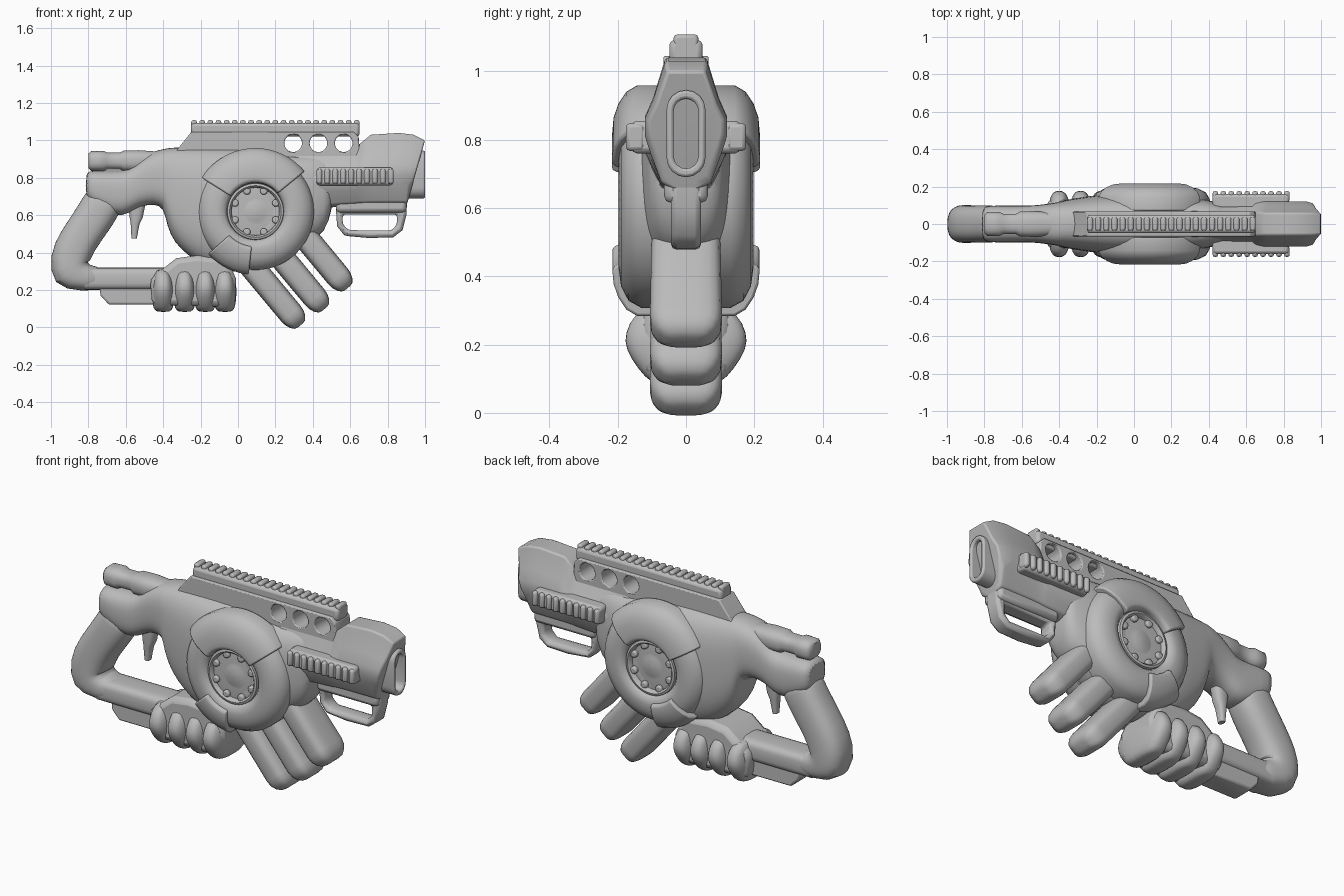
import bpy, bmesh, math
from mathutils import Vector

old = bpy.data.objects.get("Cube")
if old:
    bpy.data.objects.remove(old, do_unlink=True)

grey = bpy.data.materials.new("plain grey")
grey.use_nodes = True
grey.diffuse_color = (0.5, 0.5, 0.5, 1)
grey.node_tree.nodes["Principled BSDF"].inputs["Base Color"].default_value = (0.5, 0.5, 0.5, 1)


def finish(name, bm, bevel=0, subsurf=0, mirror=False):
    bmesh.ops.recalc_face_normals(bm, faces=bm.faces)
    mesh = bpy.data.meshes.new(name)
    bm.to_mesh(mesh)
    bm.free()
    mesh.materials.append(grey)
    ob = bpy.data.objects.new(name, mesh)
    bpy.context.collection.objects.link(ob)
    bpy.ops.object.select_all(action='DESELECT')
    ob.select_set(True)
    bpy.context.view_layer.objects.active = ob
    bpy.ops.object.shade_smooth_by_angle(angle=math.radians(48))
    if mirror:
        ob.modifiers.new("Mirror", 'MIRROR').use_axis = (False, True, False)
    if bevel:
        mod = ob.modifiers.new("Bevel", 'BEVEL')
        mod.width, mod.segments = bevel, 2
        mod.limit_method, mod.angle_limit = 'ANGLE', math.radians(40)
    if subsurf:
        mod = ob.modifiers.new("Subdivision", 'SUBSURF')
        mod.levels = mod.render_levels = subsurf
    return ob


def skin(name, rings, closed=False, **kw):
    """Join rings of points into a tube, capped unless closed."""
    bm = bmesh.new()
    loops = [[bm.verts.new(p) for p in ring] for ring in rings]
    pairs = list(zip(loops, loops[1:])) + ([(loops[-1], loops[0])] if closed else [])
    for a, b in pairs:
        for i in range(len(a)):
            j = (i + 1) % len(a)
            bm.faces.new((a[i], a[j], b[j], b[i]))
    if not closed:
        bm.faces.new(loops[0])
        bm.faces.new(loops[-1])
    return finish(name, bm, **kw)


def oval(t, power):
    c, s = math.cos(t), math.sin(t)
    return [math.copysign(abs(v) ** (2 / power), v) for v in (c, s)]


def sweep(name, path, power=2.6, n=20, direction=None, **kw):
    """Rounded section along a path of (x, z, radius in xz, half width in y)."""
    rings = []
    for i, (x, z, r, w) in enumerate(path):
        a, b = path[max(i - 1, 0)], path[min(i + 1, len(path) - 1)]
        d = Vector(direction or (b[0] - a[0], b[1] - a[1])).normalized()
        ring = []
        for k in range(n):
            c, s = oval(math.tau * (k + 0.5) / n, power)
            ring.append((x - d.y * r * s, w * c, z + d.x * r * s))
        rings.append(ring)
    return skin(name, rings, **kw)


def plate(name, outlines, y0, y1, bevel=0.01, axis='Y', **kw):
    """Extrude an outline, with optional holes, along y (or x)."""
    bm = bmesh.new()
    put = (lambda u, v: (u, y0, v)) if axis == 'Y' else (lambda u, v: (y0, u, v))
    step = (0, y1 - y0, 0) if axis == 'Y' else (y1 - y0, 0, 0)
    edges = []
    for pts in outlines:
        vs = [bm.verts.new(put(*p)) for p in pts]
        if len(outlines) == 1:
            bm.faces.new(vs)
        else:
            edges += [bm.edges.new((vs[i - 1], vs[i])) for i in range(len(vs))]
    if edges:
        bmesh.ops.triangle_fill(bm, edges=edges, use_beauty=True)
    out = bmesh.ops.extrude_face_region(bm, geom=bm.faces[:])
    bmesh.ops.translate(bm, verts=[g for g in out["geom"] if isinstance(g, bmesh.types.BMVert)], vec=step)
    return finish(name, bm, bevel=bevel, **kw)


def rect(x0, x1, z0, z1):
    return [(x0, z0), (x1, z0), (x1, z1), (x0, z1)]


def circle(x, z, r, n=24):
    return [(x + r * math.cos(math.tau * i / n), z + r * math.sin(math.tau * i / n)) for i in range(n)]


def capsule(u, z0, z1, r):
    """Upright slot shape centred on u."""
    return [(u + r * math.cos(a), (z1 - r if i < 9 else z0 + r) + r * math.sin(a))
            for i, a in enumerate([math.pi * (k if k < 9 else k - 1) / 8 for k in range(18)])]


CX, CZ = 0.093, 0.62


def lathe(name, profile, a0=0, a1=360, steps=48, **kw):
    """Turn a (radius, y) profile around the wheel axis; mirrored to both sides."""
    full = a1 - a0 == 360
    rings = []
    for i in range(steps if full else steps + 1):
        a = math.radians(a0 + (a1 - a0) * i / steps)
        rings.append([(CX + r * math.cos(a), y, CZ + r * math.sin(a)) for r, y in profile])
    return skin(name, rings, closed=full, mirror=True, **kw)


# Main body: (x, bottom, top, half width)
body = [(-0.815, .69, .83, .085), (-0.785, .66, .84, .1), (-0.66, .585, .84, .1), (-0.58, .61, .84, .1),
        (-0.53, .645, .9, .1), (-0.45, .66, .945, .11), (-0.395, .64, .955, .12), (-0.38, .54, .96, .125),
        (-0.34, .45, .965, .135), (-0.27, .385, .965, .145), (-0.18, .32, .965, .16), (0, .285, .965, .17),
        (.16, .3, .95, .165), (.24, .35, .93, .155), (.3, .39, .925, .145), (.4, .47, .925, .13),
        (.46, .5, .92, .11), (.51, .63, .91, .1)]
sweep("main_body", [(x, (a + b) / 2, (b - a) / 2, w) for x, a, b, w in body],
      power=2.8, direction=(1, 0), subsurf=1)

# Barrel shroud with a slanted front: (x, bottom, top, half width, slant)
half = [(.25, 0), (.6, .06), (.88, .3), (1, .42), (1, .56), (.8, .7), (.5, 1)]
shroud = [(.3, .63, .93, .12, 0), (.63, .65, .93, .12, 0), (.65, .65, .98, .12, 0), (.71, .65, 1.03, .12, 0),
          (.86, .65, 1.04, .12, 0), (.94, .65, 1.03, .12, .04), (1, .68, 1, .11, .09)]
section = half + [(-w, t) for w, t in reversed(half)]
skin("barrel_shroud", [[(x - k * (1 - t), w * hw, a + (b - a) * t) for w, t in section]
                       for x, a, b, hw, k in shroud], bevel=0.008)
plate("muzzle_slot_rim", [capsule(0, .69, .945, .057), capsule(0, .715, .92, .036)], .86, 1, axis='X', bevel=0.008)

# Top fin with three through holes, and its toothed rail
fin = [(-.34, .93), (-.31, .97), (-.25, 1.045), (.62, 1.045), (.645, 1.02), (.655, .9), (-.34, .9)]
plate("top_fin", [fin] + [circle(x, .985, .047) for x in (.295, .43, .565)], -.066, .066, bevel=0.018)
plate("top_rail", [rect(-.25, .65, 1.02, 1.092)], -.049, .049, bevel=0.016)
for i in range(21):
    x = -.25 + i * .0435
    plate("top_rail_tooth", [rect(x, x + .03, 1.06, 1.108)], -.036, .036, bevel=0.01)

# Side rails with ribs
plate("side_rail", [rect(.42, .83, .76, .855)], .08, .16, bevel=0.016, mirror=True)
for i in range(10):
    x = .42 + i * .0425
    plate("side_rail_rib", [rect(x, x + .03, .767, .848)], .12, .176, bevel=0.012, mirror=True)

# Wheel on each side: ring, raised plates, hub and rivets
lathe("wheel_ring", [(.148, .1), (.152, .17), (.168, .19), (.2, .197), (.25, .19), (.292, .168), (.313, .13),
                     (.313, .05), (.2, .05)])
raised = [(.2, .216), (.245, .212), (.285, .198), (.32, .175), (.339, .143), (.339, .07)]
lathe("upper_wheel_plate", [(.15, .1), (.154, .203), (.168, .217)] + raised, 39, 148, 28, bevel=0.008)
lathe("lower_wheel_plate", [(.185, .1), (.188, .205)] + raised, 222, 264, 12, bevel=0.008)
lathe("hub_rim", [(.125, .1), (.128, .176), (.138, .187), (.15, .183), (.158, .1)])
lathe("hub_disc", [(.001, .172), (.05, .17), (.085, .156), (.1, .16), (.135, .158), (.135, .1), (.001, .1)])
for i in range(8):
    a = math.tau * (i + .5) / 8
    plate("hub_rivet", [circle(CX + .118 * math.cos(a), CZ + .118 * math.sin(a), .02, 10)],
          .14, .18, bevel=0.008, mirror=True)

# Rear handle loop and lower bar
sweep("rear_handle", [(-.7, .72, .1, .09), (-.725, .66, .108, .098), (-.785, .565, .106, .1), (-.86, .46, .104, .1),
                      (-.9, .37, .112, .103), (-.9, .29, .124, .103), (-.82, .262, .072, .095), (-.7, .26, .058, .08)],
      subsurf=1)
sweep("lower_bar", [(-.82, .26, .06, .085), (-.2, .26, .06, .085)], power=4)
plate("lower_bar_runner", [[(-.74, .22), (-.735, .17), (-.69, .122), (-.4, .122), (-.4, .22)]], -.065, .065)
sweep("trigger", [(-.54, .66, .045, .035), (-.545, .59, .036, .032), (-.55, .555, .024, .028),
                  (-.553, .52, .02, .024), (-.555, .475, .014, .02)])

# Ribbed hand grip under the body
plate("hand_grip", [[(-.46, .12), (-.47, .26), (-.4, .315), (-.33, .37), (-.22, .385), (-.06, .37),
                     (-.01, .26), (-.02, .11)]], -.128, .128, bevel=0.03)
for x in (-.4, -.285, -.175, -.07):
    sweep("grip_rib", [(x, .082, .035, .09), (x, .1, .054, .118), (x, .16, .062, .165), (x, .21, .063, .185),
                       (x, .26, .056, .17), (x - .01, .32, .035, .13)], power=2.8, subsurf=1)

# Three angled fins below the wheel
for tx, tz in ((.322, .027), (.45, .114), (.574, .226)):
    sweep("lower_fin", [(tx - .64 * t, tz + .77 * t, r, w) for t, r, w in
                        ((.45, .068, .1), (.06, .067, .106), (.03, .063, .101), (.005, .053, .088),
                         (-.015, .036, .065), (-.02, .016, .04))], power=3.6)

# Rear top cylinder
sweep("rear_top_cylinder", [(x, .89, r, r * 1.2) for x, r in
                            ((-.8, .04), (-.785, .053), (-.72, .055), (-.7, .046), (-.63, .046),
                             (-.61, .056), (-.53, .058), (-.42, .05))])

# Guard loop under the barrel, with a wider mount above it
plate("guard_loop", [[(.52, .68), (.53, .54), (.57, .49), (.7, .478), (.83, .482), (.88, .52), (.9, .6), (.905, .69)],
                     [(.56, .605), (.56, .55), (.59, .52), (.82, .518), (.85, .55), (.85, .605)]],
      -.044, .044, bevel=0.016)
plate("guard_mount", [rect(.525, .9, .615, .69)], -.064, .064, bevel=0.02)
